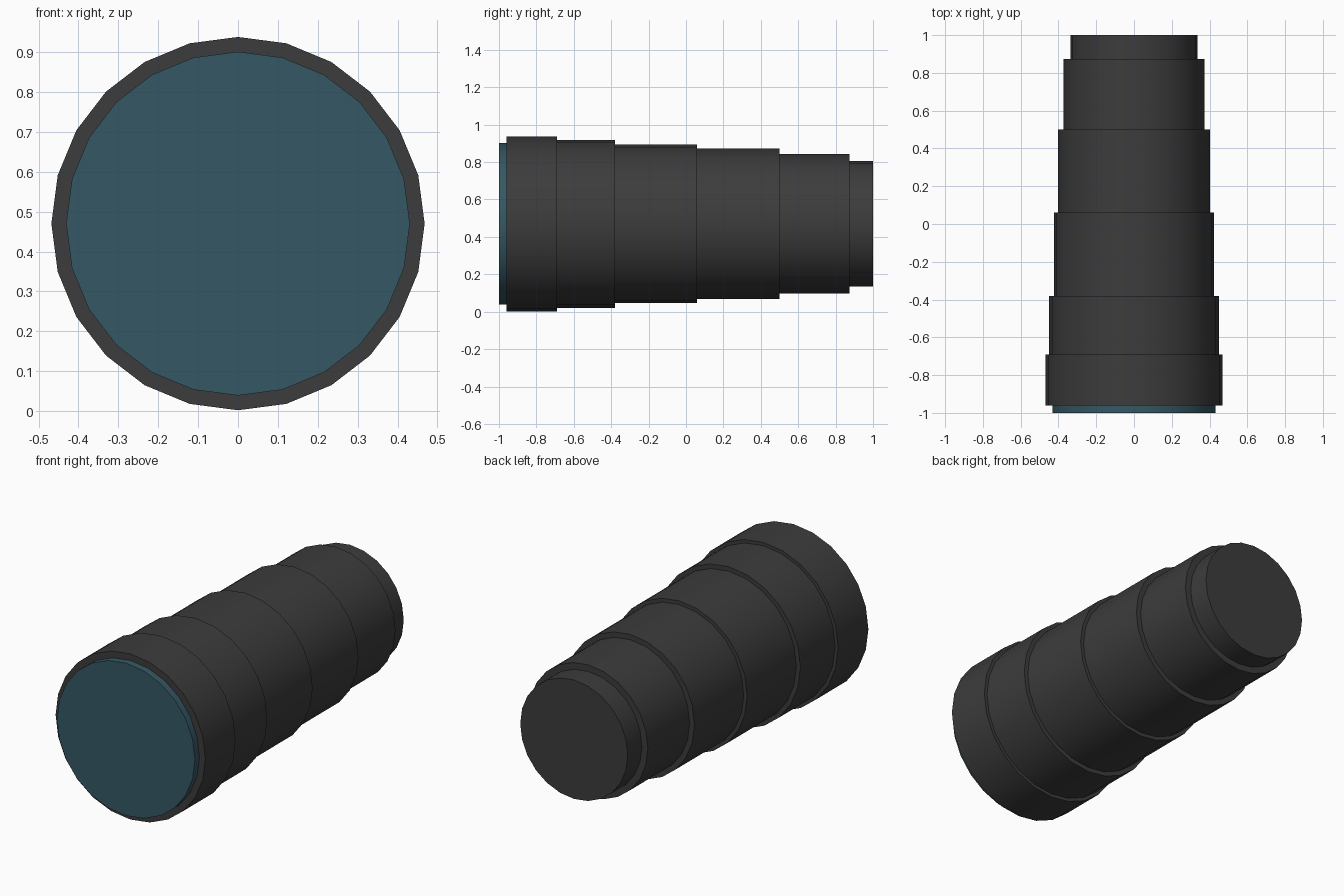
import bpy, bmesh
from math import sin, cos, tau, radians

if "Cube" in bpy.data.objects:
    bpy.data.objects.remove(bpy.data.objects["Cube"])

SIDES = 24
CENTRE_Z = 0.47


def material(name, rgb):
    m = bpy.data.materials.new(name)
    m.diffuse_color = (*rgb, 1)
    m.use_nodes = True
    m.node_tree.nodes["Principled BSDF"].inputs["Base Color"].default_value = m.diffuse_color
    return m


def lathe(name, profile, mat):
    """Turn (radius, y) points around the lengthwise axis and cap both ends."""
    bm = bmesh.new()
    rings = []
    for r, y in profile:
        rings.append([bm.verts.new((r * cos(tau * i / SIDES), y,
                                    CENTRE_Z + r * sin(tau * i / SIDES)))
                      for i in range(SIDES)])
    for a, b in zip(rings, rings[1:]):
        for i in range(SIDES):
            j = (i + 1) % SIDES
            bm.faces.new((a[i], a[j], b[j], b[i]))
    bm.faces.new(rings[0])
    bm.faces.new(rings[-1])
    bmesh.ops.recalc_face_normals(bm, faces=bm.faces)
    mesh = bpy.data.meshes.new(name)
    bm.to_mesh(mesh)
    bm.free()
    mesh.materials.append(mat)
    ob = bpy.data.objects.new(name, mesh)
    bpy.context.collection.objects.link(ob)
    bpy.ops.object.select_all(action='DESELECT')
    ob.select_set(True)
    bpy.context.view_layer.objects.active = ob
    bpy.ops.object.shade_smooth_by_angle(angle=radians(30))
    return ob


black = material("dark_metal", (0.045, 0.045, 0.045))
glass = material("blue_glass", (0.036, 0.098, 0.128))

# Stepped barrel: radius, start and end of each section from front to back
sections = [(0.468, -0.96, -0.69), (0.449, -0.69, -0.38), (0.424, -0.38, 0.06),
            (0.403, 0.06, 0.50), (0.373, 0.50, 0.873), (0.336, 0.873, 1.0)]
profile = [(r, y) for r, y0, y1 in sections for y in (y0, y1)]
lathe("barrel", profile, black)

# Front lens disc
lathe("front_lens", [(0.431, -1.0), (0.431, -0.955)], glass)
